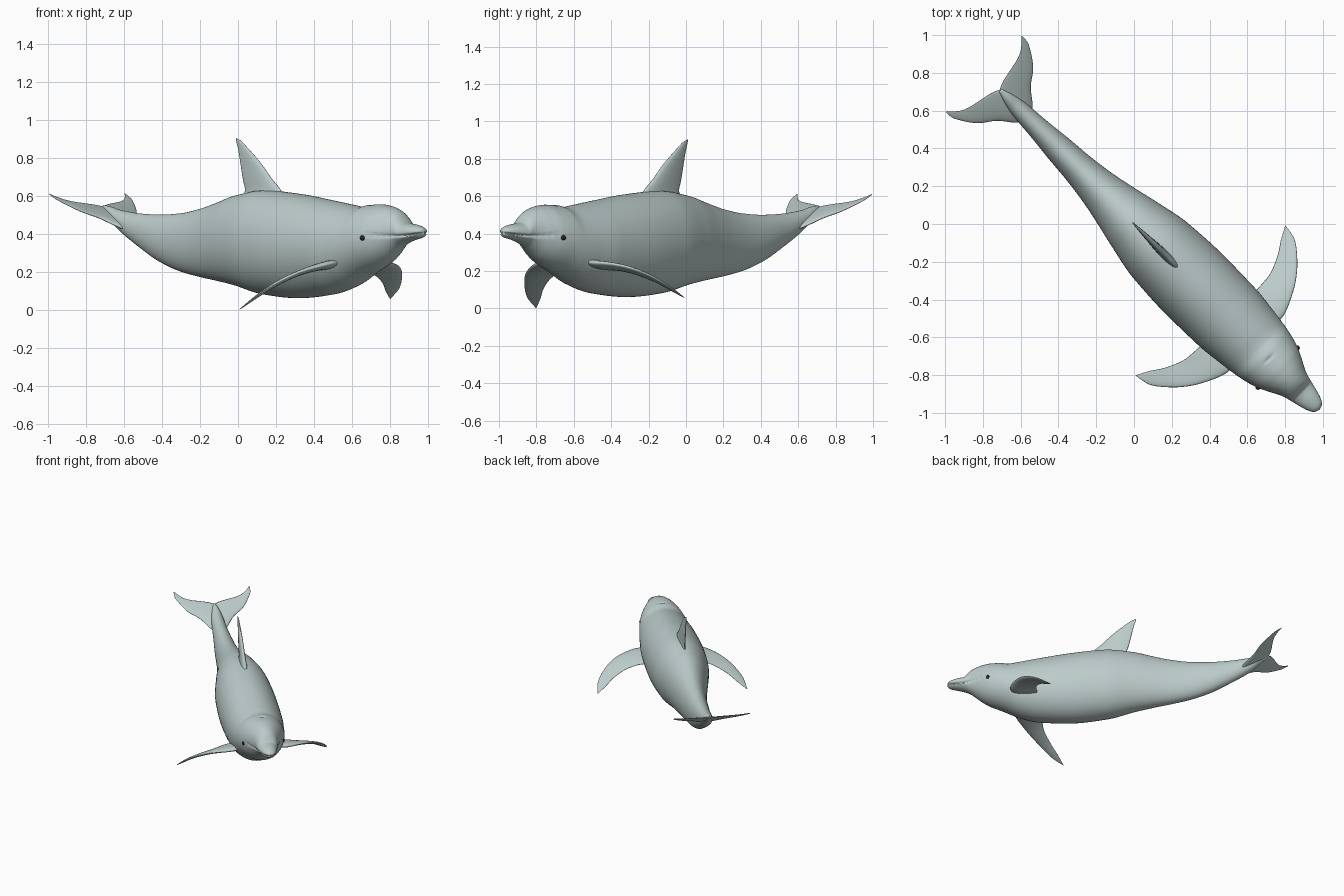
import bpy, bmesh, math
from mathutils import Vector

if "Cube" in bpy.data.objects:
    bpy.data.objects.remove(bpy.data.objects["Cube"])

R2 = math.sqrt(2)


def world(u, v, z):
    """u = along the animal to the nose, v = to its left; it lies diagonally."""
    return Vector(((u + v) / R2, (v - u) / R2, z))


def material(name, rgb):
    m = bpy.data.materials.new(name)
    m.diffuse_color = (*rgb, 1)
    m.use_nodes = True
    m.node_tree.nodes["Principled BSDF"].inputs["Base Color"].default_value = m.diffuse_color
    return m


SKIN = material("skin", (0.50, 0.60, 0.59))
DARK = material("dark", (0.02, 0.02, 0.02))


def curve(xs, ys, x):
    """Smooth interpolation without overshoot."""
    n = len(xs)
    d = [(ys[i + 1] - ys[i]) / (xs[i + 1] - xs[i]) for i in range(n - 1)]
    m = [d[0]] + [2 * a * b / (a + b) if a * b > 0 else 0
                  for a, b in zip(d, d[1:])] + [d[-1]]
    i = max(k for k in range(n - 1) if xs[k] <= x or k == 0)
    h = xs[i + 1] - xs[i]
    t = (x - xs[i]) / h
    return ((2*t**3 - 3*t*t + 1) * ys[i] + (t**3 - 2*t*t + t) * h * m[i]
            + (3*t*t - 2*t**3) * ys[i + 1] + (t**3 - t*t) * h * m[i + 1])


def loft(name, rings, mat=SKIN):
    bm = bmesh.new()
    rows = [[bm.verts.new(world(*p)) for p in r] for r in rings]
    n = len(rows[0])
    for a, b in zip(rows, rows[1:]):
        for j in range(n):
            k = (j + 1) % n
            bm.faces.new((a[j], a[k], b[k], b[j]))
    bm.faces.new(rows[0])
    bm.faces.new(rows[-1])
    bmesh.ops.recalc_face_normals(bm, faces=bm.faces)
    for f in bm.faces:
        f.smooth = True
    me = bpy.data.meshes.new(name)
    bm.to_mesh(me)
    bm.free()
    me.materials.append(mat)
    ob = bpy.data.objects.new(name, me)
    bpy.context.collection.objects.link(ob)
    return ob


# Body: position along length, top, bottom, half width
BODY = [
    (-1.00, .550, .530, .010), (-.95, .543, .485, .028), (-.877, .525, .420, .045),
    (-.71, .505, .320, .060), (-.57, .500, .250, .075), (-.42, .508, .200, .088),
    (-.28, .530, .172, .107), (-.14, .565, .150, .135), (0, .603, .125, .167),
    (.20, .628, .080, .205), (.45, .610, .060, .218), (.70, .575, .080, .213),
    (.85, .552, .120, .197), (.93, .541, .160, .186), (.99, .552, .190, .175),
    (1.07, .554, .225, .153), (1.13, .546, .260, .125), (1.18, .530, .300, .098),
    (1.22, .505, .332, .082), (1.245, .475, .345, .076), (1.26, .459, .352, .072),
    (1.32, .449, .368, .057), (1.365, .437, .378, .040), (1.383, .425, .388, .024),
    (1.39, .410, .400, .006)]
cols = list(zip(*BODY))
rings = []
COUNT, SIDES = 300, 72
for i in range(COUNT + 1):
    u = -1 + 2.39 * (1 - (1 - i / COUNT) ** 1.3)
    top, bot, w = (curve(cols[0], c, u) for c in cols[1:])
    ring = []
    for j in range(SIDES):
        a = 2 * math.pi * j / SIDES
        v = w * math.cos(a)
        z = (top + bot) / 2 + (top - bot) / 2 * math.sin(a)
        # mouth crease
        if u > 1.08:
            zm = .388 + .6 * (u - 1.22) ** 2
            depth = min(1, (u - 1.08) / .05) * .012 * math.exp(-((z - zm) / .005) ** 2)
            v -= math.copysign(min(depth, abs(v)), v)
        # blowhole slit
        if math.sin(a) > 0 and abs(v) < .035:
            z -= .010 * math.exp(-((u - 1.01) / .007) ** 2) * (1 - (v / .035) ** 2)
        ring.append((u, v, z))
    rings.append(ring)
loft("body", rings)


def fin(name, stations, side=1, lift=0):
    """stations: leading point, trailing point, thickness, from root to tip."""
    idx = list(range(len(stations)))
    cs = list(zip(*[(*l, *t, th) for l, t, th in stations]))
    steps = 40
    rows = [[curve(idx, c, idx[-1] * k / steps) for c in cs] for k in range(steps + 1)]
    mids = [(Vector(r[:3]) + Vector(r[3:6])) / 2 for r in rows]
    out = []
    for k, r in enumerate(rows):
        lead, trail = Vector(r[:3]), Vector(r[3:6])
        span = mids[min(k + 1, steps)] - mids[max(k - 1, 0)]
        nrm = (trail - lead).cross(span).normalized()
        ring = []
        for j in range(24):
            a = 2 * math.pi * j / 24
            s = (1 - math.cos(a)) / 2
            p = lead.lerp(trail, s) + nrm * (math.sin(a) * (1.15 - .6 * s) * r[6] / 2)
            z = p.z + lift * max(0, (p.y - .2) / .36)
            ring.append((p.x, p.y * side, z))
        out.append(ring)
    return loft(name, out)


# Dorsal fin
fin("dorsal_fin", [
    ((.36, 0, .57), (.02, 0, .57), .075), ((.315, 0, .632), (.052, 0, .63), .048),
    ((.25, 0, .69), (.038, 0, .68), .040), ((.17, 0, .77), (.020, 0, .76), .032),
    ((.08, 0, .845), (.002, 0, .84), .020), ((.015, 0, .893), (-.012, 0, .885), .009),
    ((-.012, 0, .903), (-.016, 0, .90), .002)])


# Flukes lie in one tilted plane
def fluke_point(u, v):
    return (u, v, .43 + (-.813 - u) * .58)


FLUKE = [(-.76, -.01, -1.0, -.01, .045), (-.82, .062, -1.02, .03, .030),
         (-.898, .125, -1.035, .09, .022), (-.96, .205, -1.05, .165, .015),
         (-1.03, .257, -1.068, .215, .010), (-1.085, .284, -1.10, .258, .006),
         (-1.122, .286, -1.124, .28, .002)]
FLIPPER = [((.90, .10, .255), (.70, .10, .215), .055),
           ((.905, .198, .245), (.705, .205, .205), .045),
           ((.845, .35, .207), (.70, .30, .172), .030),
           ((.753, .47, .140), (.655, .42, .108), .022),
           ((.647, .548, .052), (.610, .49, .053), .013),
           ((.573, .562, .002), (.575, .555, .004), .003)]

# Paired parts
for label, side in (("left", 1), ("right", -1)):
    fin(label + "_fluke", [(fluke_point(a, b), fluke_point(c, d), t)
                           for a, b, c, d, t in FLUKE], side)
    fin(label + "_flipper", FLIPPER, side, .055 if side > 0 else 0)
    bpy.ops.mesh.primitive_uv_sphere_add(segments=20, ring_count=12, radius=.014,
                                         location=world(1.075, .147 * side, .378))
    eye = bpy.context.object
    eye.name = label + "_eye"
    eye.data.materials.append(DARK)
    bpy.ops.object.shade_smooth()
